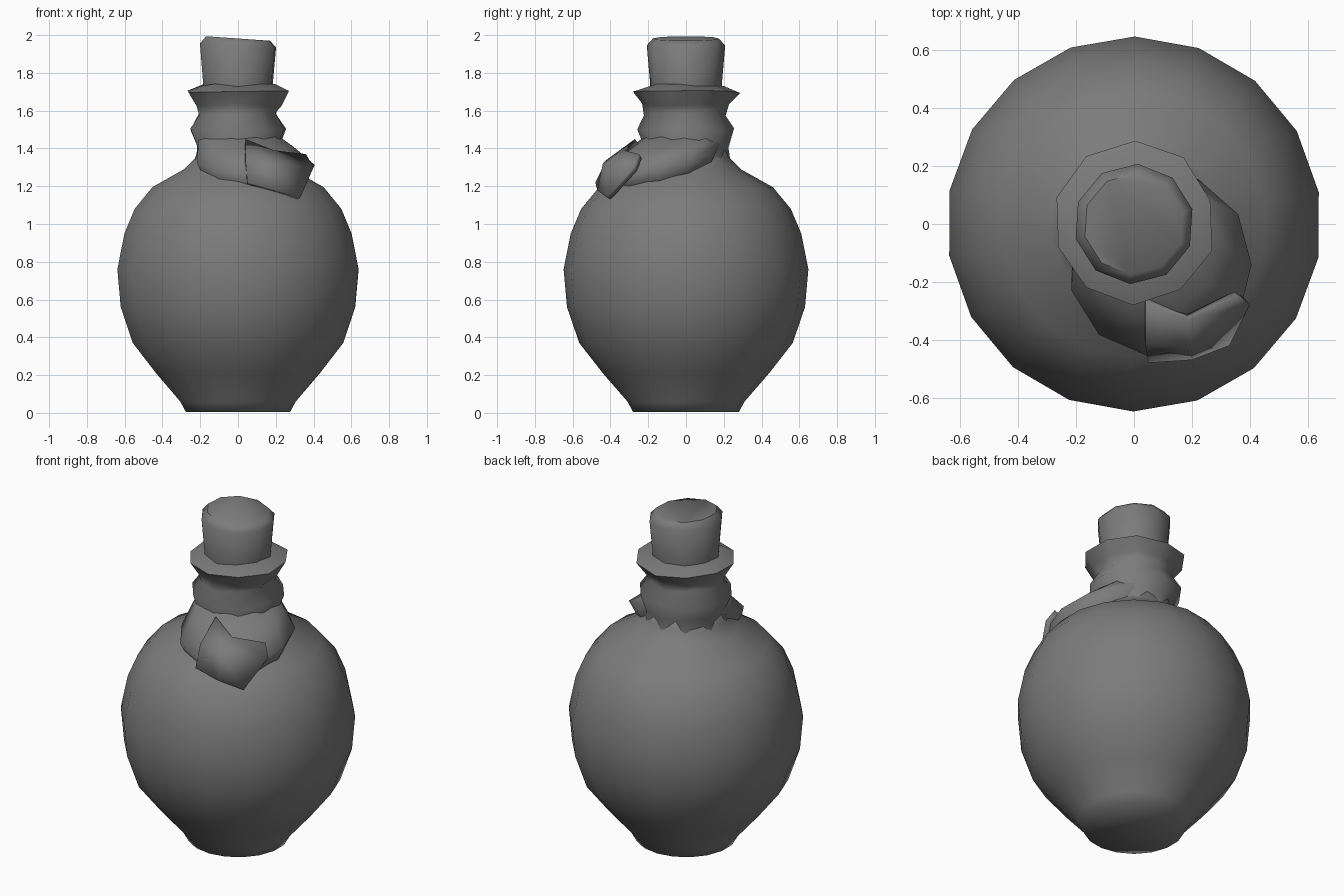
import bpy, bmesh, math, random

random.seed(4)
cube = bpy.data.objects.get("Cube")
if cube:
    bpy.data.objects.remove(cube)

grey = bpy.data.materials.new("dark grey")
grey.use_nodes = True
color = (0.2, 0.2, 0.2, 1)
grey.diffuse_color = color
grey.node_tree.nodes["Principled BSDF"].inputs["Base Color"].default_value = color


def finish(name, bm, angle):
    bmesh.ops.recalc_face_normals(bm, faces=bm.faces)
    mesh = bpy.data.meshes.new(name)
    bm.to_mesh(mesh)
    bm.free()
    mesh.materials.append(grey)
    obj = bpy.data.objects.new(name, mesh)
    bpy.context.collection.objects.link(obj)
    bpy.ops.object.select_all(action='DESELECT')
    obj.select_set(True)
    bpy.context.view_layer.objects.active = obj
    bpy.ops.object.shade_smooth_by_angle(angle=math.radians(angle))
    return obj


def loft(name, rings, sides, angle=80, jitter=0.0, turn=0.0):
    """Skin rings of (radius, z, centre x, centre y, slope x, slope y)."""
    bm = bmesh.new()
    loops = []
    for ring in rings:
        r, z, cx, cy, sx, sy = (tuple(ring) + (0, 0, 0, 0))[:6]
        loop = []
        for i in range(sides):
            a = math.tau * i / sides + turn
            rr = r + random.uniform(-jitter, jitter)
            x, y = cx + rr * math.cos(a), cy + rr * math.sin(a)
            zz = z + sx * x + sy * y + random.uniform(-jitter, jitter)
            loop.append(bm.verts.new((x, y, zz)))
        loops.append(loop)
    for low, high in zip(loops, loops[1:]):
        for i in range(sides):
            j = (i + 1) % sides
            bm.faces.new((low[i], low[j], high[j], high[i]))
    bm.faces.new(loops[0])
    bm.faces.new(loops[-1])
    return finish(name, bm, angle)


# Round flask body with a flat foot
loft("flask_body", [
    (0.28, 0.005), (0.31, 0.06), (0.44, 0.21), (0.565, 0.37), (0.63, 0.56),
    (0.648, 0.76), (0.61, 0.95), (0.555, 1.08), (0.46, 1.195),
    (0.29, 1.29), (0.23, 1.35), (0.2, 1.45)], 18, turn=0.17)

# Cloth gathered round the neck, flaring into the rim
loft("neck_wrap", [
    (0.24, 1.3), (0.225, 1.41), (0.262, 1.5), (0.215, 1.58),
    (0.235, 1.63), (0.28, 1.7), (0.2, 1.735)], 10, jitter=0.008, turn=0.3)

# Slanted scarf sagging towards the front left
loft("scarf", [
    (0.26, 1.24, 0.09, -0.14, -0.05, 0.2),
    (0.32, 1.36, 0.09, -0.14, -0.05, 0.2),
    (0.26, 1.42, 0.04, -0.06, -0.03, 0.1),
    (0.22, 1.47)], 11, jitter=0.006)

# Cork with a bevelled, slightly tilted top
loft("cork", [
    (0.185, 1.6), (0.19, 1.74), (0.208, 1.945, 0, 0, -0.05, 0),
    (0.175, 1.982, 0, 0, -0.07, 0)], 10, angle=50, turn=0.25)

# Loose cloth end folded over the shoulder
flap_rows = [
    [(0.04, -0.27, 1.45), (0.19, -0.33, 1.39), (0.36, -0.25, 1.37)],
    [(0.04, -0.42, 1.34), (0.2, -0.44, 1.32), (0.4, -0.28, 1.3)],
    [(0.05, -0.48, 1.22), (0.2, -0.47, 1.18), (0.33, -0.42, 1.14)],
]
bm = bmesh.new()
grid = [[bm.verts.new(p) for p in row] for row in flap_rows]
for r in range(2):
    for c in range(2):
        bm.faces.new((grid[r][c], grid[r + 1][c],
                      grid[r + 1][c + 1], grid[r][c + 1]))
flap = finish("scarf_end", bm, 80)
thick = flap.modifiers.new("thickness", 'SOLIDIFY')
thick.thickness = 0.03
thick.offset = -1
